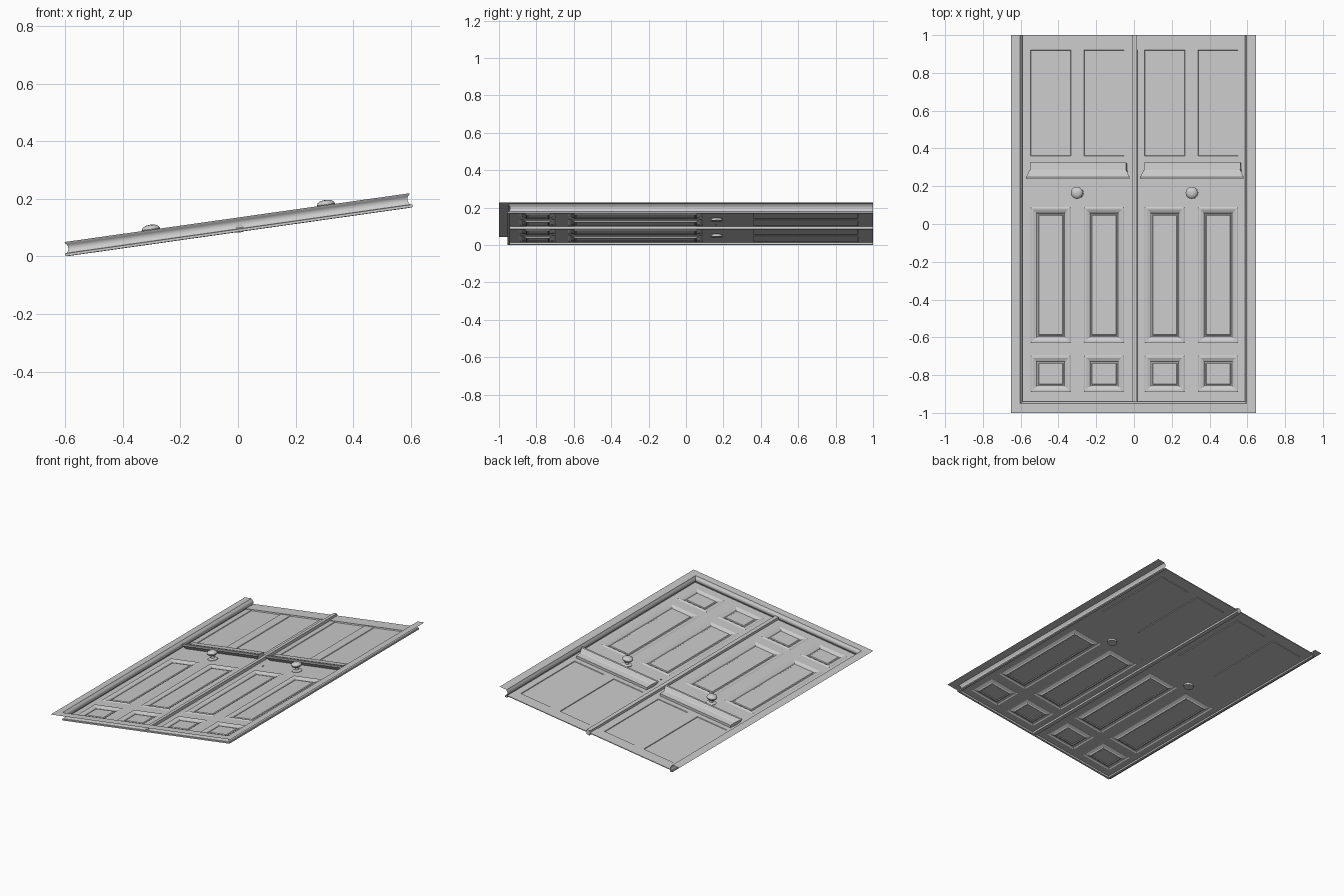
import bpy, bmesh, math
from mathutils import Matrix

if "Cube" in bpy.data.objects:
    bpy.data.objects.remove(bpy.data.objects["Cube"])

TILT = math.radians(8.05)
PLACE = Matrix.Translation((0.0035, 0, 0.085)) @ Matrix.Rotation(-TILT, 4, 'Y')
LEVEL = 0.012   # door sheet height inside the tray


def finish(name, bm, smooth=False):
    bmesh.ops.remove_doubles(bm, verts=bm.verts, dist=1e-5)
    bmesh.ops.recalc_face_normals(bm, faces=bm.faces)
    me = bpy.data.meshes.new(name)
    bm.to_mesh(me)
    bm.free()
    ob = bpy.data.objects.new(name, me)
    bpy.context.collection.objects.link(ob)
    ob.matrix_world = PLACE
    if smooth:
        bpy.ops.object.select_all(action='DESELECT')
        ob.select_set(True)
        bpy.context.view_layer.objects.active = ob
        bpy.ops.object.shade_smooth_by_angle(angle=math.radians(35))
    return ob


def rect(bm, x0, x1, y0, y1, z):
    return [bm.verts.new(p) for p in ((x0, y0, z), (x1, y0, z), (x1, y1, z), (x0, y1, z))]


def bridge(bm, a, b, closed=True):
    n = len(a)
    for i in range(n if closed else n - 1):
        j = (i + 1) % n
        bm.faces.new((a[i], a[j], b[j], b[i]))


def nested(bm, x0, x1, y0, y1, steps):
    """Rectangular panel built from (inset, height) rings."""
    prev = rect(bm, x0, x1, y0, y1, LEVEL)
    for d, h in steps:
        ring = rect(bm, x0 + d, x1 - d, y0 + d, y1 - d, LEVEL + h)
        bridge(bm, prev, ring)
        prev = ring
    bm.faces.new(prev)


def box(name, x0, x1, y0, y1, z0, z1):
    bm = bmesh.new()
    a, b = rect(bm, x0, x1, y0, y1, z0), rect(bm, x0, x1, y0, y1, z1)
    bridge(bm, a, b)
    bm.faces.new(a)
    bm.faces.new(b)
    return finish(name, bm)


# three-sided frame: flange and moulded jamb swept around sides and bottom
profile = [(0.06, 0.05), (0.010, 0.05), (0.008, 0.045), (0.003, 0.040), (0.0, 0.032),
           (0.0, 0.024), (0.003, 0.016), (0.008, 0.011), (0.014, 0.010), (0.014, 0.001), (0.0, 0.0), (0, 0.012)]
bm = bmesh.new()
prev = None
for d, w in profile:
    x, y = 0.595 + d, -0.94 - d
    row = [bm.verts.new(p) for p in ((-x, 1, w), (-x, y, w), (x, y, w), (x, 1, w))]
    if prev:
        bridge(bm, prev, row, closed=False)
    prev = row
finish("door_frame", bm, True)

# door leaves with panels
xs = [0.0, 0.055, 0.27, 0.34, 0.555, 0.597]
ys = [-0.942, -0.89, -0.695, -0.63, 0.09, 0.36, 0.92, 1.0]
PANEL = [(0.006, 0.004), (0.014, 0.004), (0.030, -0.003), (0.034, -0.009), (0.040, -0.009), (0.044, -0.005)]
PANE = [(0.002, -0.004)]
for side, name in ((-1, "left_door"), (1, "right_door")):
    bm = bmesh.new()
    for i in range(5):
        for j in range(7):
            x0, x1 = sorted((side * xs[i], side * xs[i + 1]))
            steps = []
            if i in (1, 3):
                steps = PANEL if j in (1, 3) else PANE if j == 5 else []
            nested(bm, x0, x1, ys[j], ys[j + 1], steps)
    finish(name, bm)

# centre strip and head rail
box("centre_strip", -0.008, 0.016, -0.945, 1.0, -0.002, 0.03)
box("head_rail", -0.595, 0.595, 0.92, 1.0, LEVEL - 0.001, LEVEL + 0.004)

# flared ledges, one per leaf: (y, half width, height)
LEDGE = [(0.325, 0.257, 0.012), (0.325, 0.257, 0.028), (0.285, 0.257, 0.032),
         (0.280, 0.262, 0.036), (0.255, 0.272, 0.042), (0.250, 0.277, 0.046),
         (0.237, 0.277, 0.046), (0.237, 0.277, 0.036), (0.255, 0.262, 0.012)]
for cx, name in ((-0.298, "left_ledge"), (0.312, "right_ledge")):
    bm = bmesh.new()
    a = [bm.verts.new((cx - h, y, w)) for y, h, w in LEDGE]
    b = [bm.verts.new((cx + h, y, w)) for y, h, w in LEDGE]
    bridge(bm, a, b)
    bm.faces.new(a)
    bm.faces.new(b)
    finish(name, bm)

# turned knobs with rosettes
KNOB = [(0.0, 0.0), (0.030, 0.0), (0.030, 0.015), (0.026, 0.018), (0.012, 0.020), (0.011, 0.034),
        (0.022, 0.038), (0.031, 0.046), (0.032, 0.052), (0.028, 0.060), (0.017, 0.066), (0.0, 0.068)]
for cx, name in ((-0.302, "left_knob"), (0.312, "right_knob")):
    bm = bmesh.new()
    vs = [bm.verts.new((cx + r, 0.165, w)) for r, w in KNOB]
    es = [bm.edges.new(e) for e in zip(vs, vs[1:])]
    bmesh.ops.spin(bm, geom=vs + es, cent=(cx, 0.165, 0), axis=(0, 0, 1),
                   angle=math.tau, steps=20, use_duplicate=False)
    finish(name, bm, True)

# small lock boss
box("lock_boss", 0.064, 0.070, 0.155, 0.165, LEVEL - 0.002, LEVEL + 0.004)
